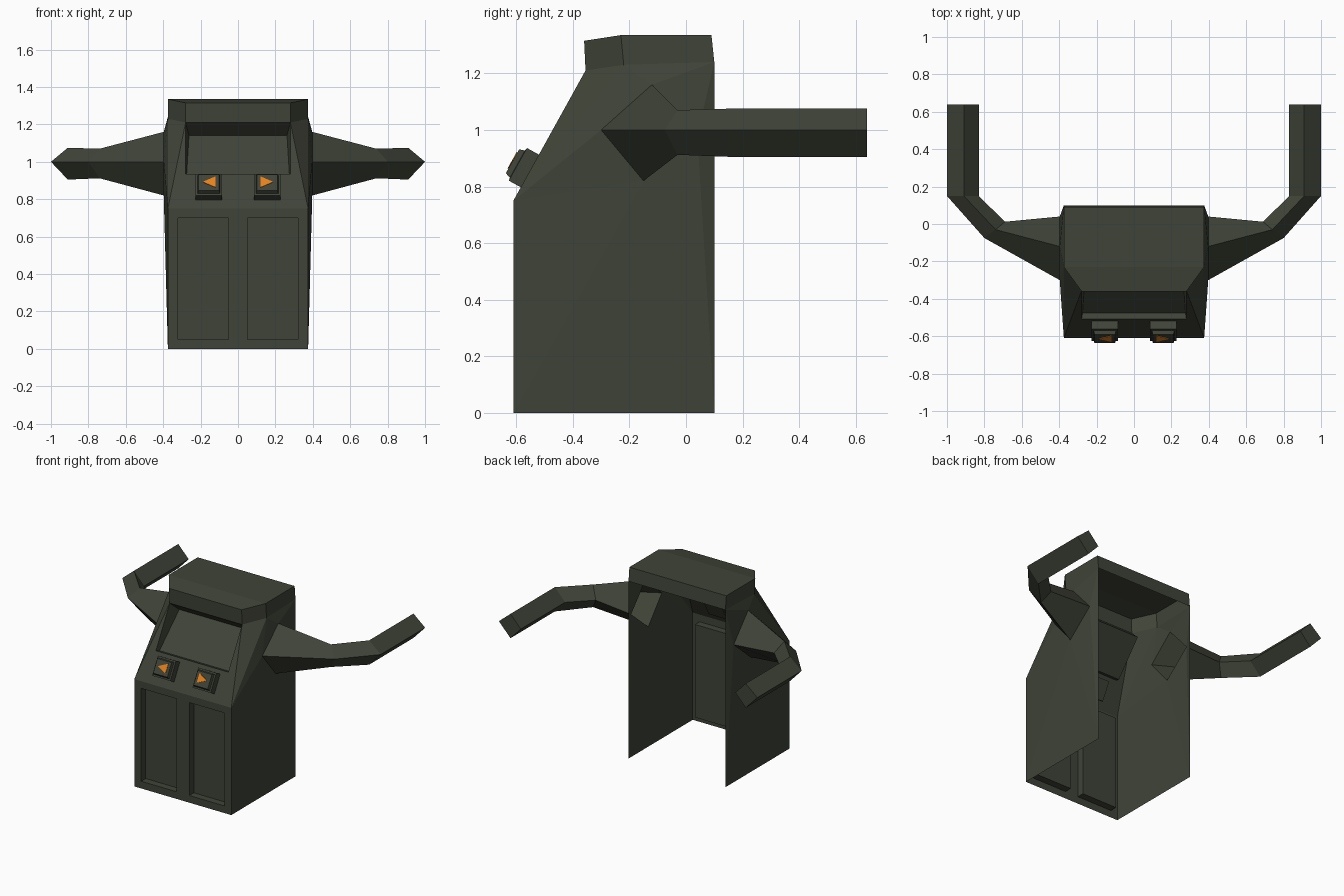
import bpy, bmesh
from mathutils import Vector

if "Cube" in bpy.data.objects:
    bpy.data.objects.remove(bpy.data.objects["Cube"])


def material(name, rgb):
    m = bpy.data.materials.new(name)
    m.diffuse_color = (*rgb, 1)
    m.use_nodes = True
    m.node_tree.nodes["Principled BSDF"].inputs["Base Color"].default_value = m.diffuse_color
    return m


OLIVE = material("dark olive", (0.050, 0.057, 0.039))
ORANGE = material("orange", (0.80, 0.22, 0.01))


def make(name, faces, mat, outward=None):
    """Object from point-loop faces, welded and mirrored across x = 0."""
    bm = bmesh.new()
    for f in faces:
        bm.faces.new([bm.verts.new(p) for p in f])
    bmesh.ops.remove_doubles(bm, verts=bm.verts, dist=0.0005)
    bmesh.ops.recalc_face_normals(bm, faces=bm.faces)
    if outward:
        total = sum((f.normal * f.calc_area() for f in bm.faces), Vector())
        if total.dot(Vector(outward)) < 0:
            bmesh.ops.reverse_faces(bm, faces=bm.faces)
    me = bpy.data.meshes.new(name)
    bm.to_mesh(me)
    bm.free()
    me.materials.append(mat)
    ob = bpy.data.objects.new(name, me)
    bpy.context.collection.objects.link(ob)
    mod = ob.modifiers.new("mirror", 'MIRROR')
    mod.merge_threshold = 0.0005
    return ob


def bridge(a, b):
    """Quads between two closed loops of equal length."""
    n = len(a)
    return [[a[i], a[(i + 1) % n], b[(i + 1) % n], b[i]] for i in range(n)]


def rect(x0, x1, z0, z1, y):
    return [(x0, y, z0), (x1, y, z0), (x1, y, z1), (x0, y, z1)]


W, N = 0.375, 0.28                       # half widths: body, narrow front

# lower front with a recessed door panel
outer = rect(0, W, 0, 0.75, -0.61)
frame = rect(0.05, 0.322, 0.05, 0.70, -0.61)
deep = rect(0.05, 0.322, 0.05, 0.70, -0.56)
shell = bridge(outer, frame) + bridge(frame, deep) + [deep]

# slanted front with a recessed screen
E = (W, -0.61, 0.75)
lip, lip0 = (N, -0.507, 0.935), (0, -0.507, 0.935)
top, top0 = (N, -0.355, 1.21), (0, -0.355, 1.21)
sb, sb0 = (0.275, -0.475, 0.925), (0, -0.475, 0.925)
st, st0 = (0.262, -0.275, 1.14), (0, -0.275, 1.14)
shell += [[(0, -0.61, 0.75), E, lip, lip0], [E, top, lip],
          [lip0, lip, sb, sb0], [lip, top, st, sb],
          [top, top0, st0, st], [sb0, sb, st, st0]]

# side wall, fanned around the diamond opening of the arm
A, B, C, D = (W, -0.61, 0), (W, 0.1, 0), (W, 0.1, 1.24), (W, -0.22, 1.23)
f, t, k, b = root = [(0.397, -0.30, 1.0), (0.397, -0.12, 1.16),
                     (0.397, 0.04, 0.98), (0.397, -0.15, 0.82)]
shell += [[E, f, b], [E, b, A], [A, b, B], [B, b, k], [B, k, C],
          [C, k, t], [C, t, D], [D, t, f], [D, f, E], [E, D, top]]

# hood: front band, chamfered corner, side, top and back band
h, h0 = (N, -0.36, 1.315), (0, -0.36, 1.315)
G, G0 = (W, -0.23, 1.335), (0, -0.23, 1.335)
K, K0 = (W, 0.09, 1.335), (0, 0.09, 1.335)
shell += [[top0, top, h, h0], [top, D, G, h], [D, C, K, G],
          [h0, h, G, G0], [G0, G, K, K0], [K0, K, C, (0, 0.1, 1.24)]]
make("cabinet_shell", shell, OLIVE, (0, -1, 0.3))

# bent diamond-section arms: (outer, top, inner, bottom) at each station
elbow = [(0.80, -0.075, 1.0), (0.74, -0.03, 1.07), (0.69, 0.012, 0.99), (0.74, -0.03, 0.912)]
bend = [(1.0, 0.15, 1.0), (0.91, 0.15, 1.075), (0.83, 0.15, 0.99), (0.91, 0.15, 0.905)]
tip = [(x, 0.64, z) for x, y, z in bend]
make("arms", bridge(root, elbow) + bridge(elbow, bend) + bridge(bend, tip) + [tip],
     OLIVE, (1, 0, 0))

# buttons sit on the slant: u along x, v up the slope, w outward
V, Wn = Vector((0, 0.485, 0.875)), Vector((0, -0.875, 0.485))
centre = Vector((0.156, -0.552, 0.855))


def place(u, v, w):
    return tuple(centre + Vector((u, 0, 0)) + V * v + Wn * w)


def square(hu, hv, w):
    return [place(-hu, -hv, w), place(hu, -hv, w), place(hu, hv, w), place(-hu, hv, w)]


levels = [square(0.070, 0.066, -0.01), square(0.070, 0.066, 0.048),
          square(0.060, 0.055, 0.050), square(0.055, 0.048, 0.070)]
faces = [levels[0], levels[-1]]
for lo, hi in zip(levels, levels[1:]):
    faces += bridge(lo, hi)
make("buttons", faces, OLIVE)

# orange arrows pointing outward on the buttons
arrow = [[place(u, v, w) for u, v in ((-0.035, -0.030), (0.033, 0.003), (-0.035, 0.036))]
         for w in (0.069, 0.073)]
make("button_arrows", bridge(*arrow) + arrow, ORANGE)
